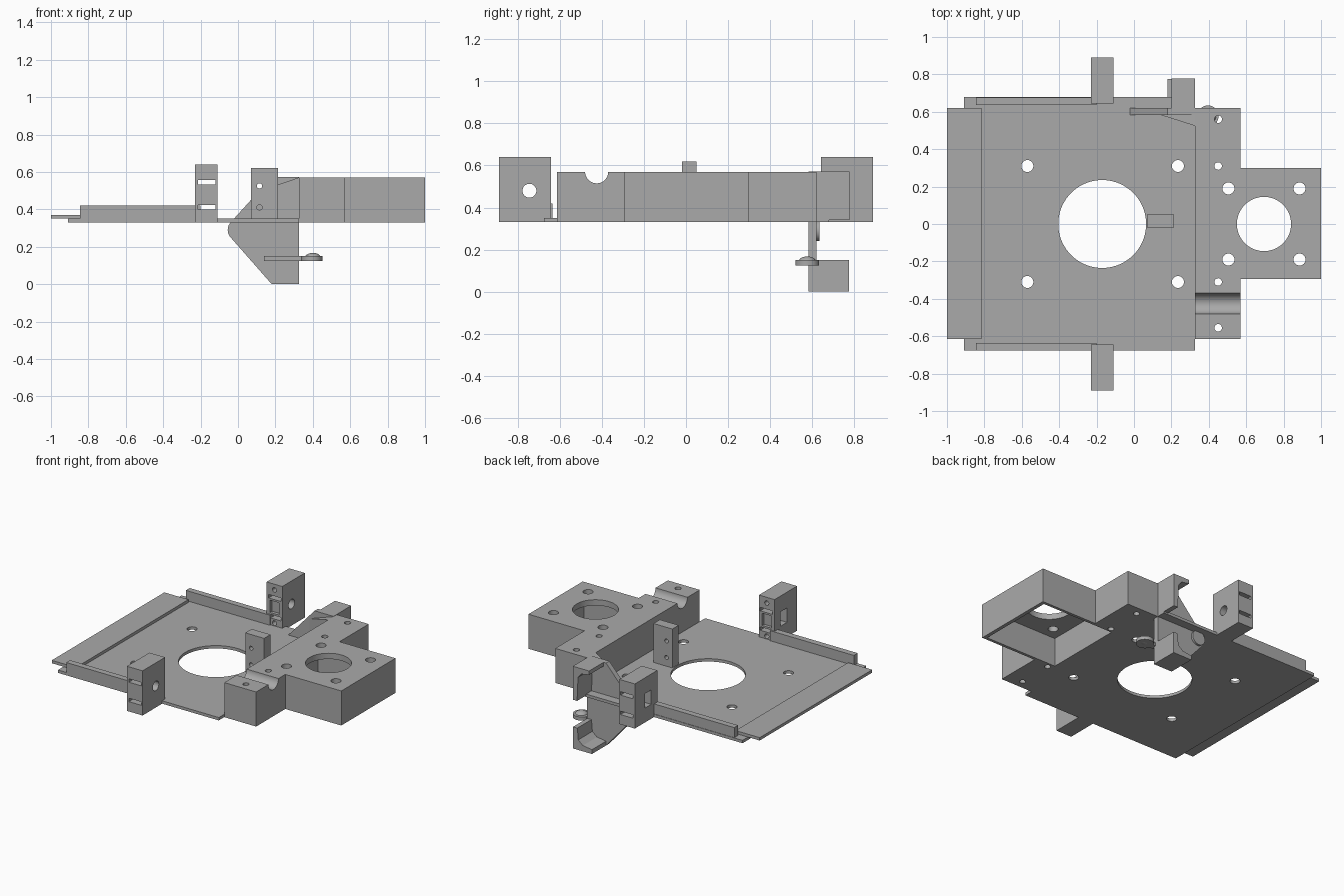
import bpy, bmesh, math
from mathutils import Matrix, Vector

default = bpy.data.objects.get("Cube")
if default:
    bpy.data.objects.remove(default)

grey = bpy.data.materials.new("plain_grey")
grey.use_nodes = True
grey.diffuse_color = (0.4, 0.4, 0.4, 1)
grey.node_tree.nodes["Principled BSDF"].inputs["Base Color"].default_value = (0.4, 0.4, 0.4, 1)


def box(bm, x, y, z):
    """Box from (min, max) pairs."""
    size = Matrix.Diagonal((x[1] - x[0], y[1] - y[0], z[1] - z[0], 1))
    centre = Matrix.Translation((sum(x) / 2, sum(y) / 2, sum(z) / 2))
    bmesh.ops.create_cube(bm, size=1, matrix=centre @ size)


def rod(bm, centre, radius, length, axis="Z", sides=40):
    turn = {"X": Matrix.Rotation(math.pi / 2, 4, "Y"),
            "Y": Matrix.Rotation(math.pi / 2, 4, "X"),
            "Z": Matrix.Identity(4)}[axis]
    bmesh.ops.create_cone(bm, cap_ends=True, segments=sides, radius1=radius,
                          radius2=radius, depth=length,
                          matrix=Matrix.Translation(centre) @ turn)


def prism(bm, profile, y0, y1):
    """Extrude an xz profile along y."""
    face = bm.faces.new([bm.verts.new((x, y0, z)) for x, z in profile])
    out = bmesh.ops.extrude_face_region(bm, geom=[face])
    moved = [v for v in out["geom"] if isinstance(v, bmesh.types.BMVert)]
    bmesh.ops.translate(bm, verts=moved, vec=(0, y1 - y0, 0))


def finish(name, bm):
    bmesh.ops.recalc_face_normals(bm, faces=bm.faces[:])
    mesh = bpy.data.meshes.new(name)
    bm.to_mesh(mesh)
    bm.free()
    mesh.materials.append(grey)
    ob = bpy.data.objects.new(name, mesh)
    bpy.context.collection.objects.link(ob)
    return ob


def part(name, build, *cuts):
    """Build a part, subtract each cutter, and smooth its round faces."""
    bm = bmesh.new()
    build(bm)
    ob = finish(name, bm)
    for cut in cuts:
        cb = bmesh.new()
        cut(cb)
        cutter = finish("cutter", cb)
        cutter.hide_render = True
        mod = ob.modifiers.new("cut", "BOOLEAN")
        mod.operation, mod.solver, mod.object = "DIFFERENCE", "EXACT", cutter
        bpy.context.view_layer.update()
        result = bpy.data.meshes.new_from_object(
            ob.evaluated_get(bpy.context.evaluated_depsgraph_get()))
        ob.modifiers.clear()
        ob.data = result
        bpy.data.objects.remove(cutter)
    bpy.ops.object.select_all(action="DESELECT")
    ob.select_set(True)
    bpy.context.view_layer.objects.active = ob
    bpy.ops.object.shade_smooth_by_angle(angle=math.radians(30))
    return ob


# Base plate with a large opening and four screw holes
def plate_holes(bm):
    rod(bm, (-0.17, 0, 0.34), 0.235, 0.2, sides=72)
    for x in (-0.57, 0.235):
        for y in (-0.31, 0.31):
            rod(bm, (x, y, 0.34), 0.032, 0.2)


part("base_plate", lambda bm: box(bm, (-0.91, 0.325), (-0.675, 0.68), (0.33, 0.35)), plate_holes)
part("end_strip", lambda bm: box(bm, (-1, -0.815), (-0.615, 0.62), (0.35, 0.37)))


# Motor housing: cross block and square box, hollow underneath
def housing(bm):
    prism(bm, [(0.325, 0.33), (0.57, 0.33), (0.57, 0.57), (0.325, 0.57)], -0.615, 0.62)


def motor_holes(bm):
    rod(bm, (0.695, 0, 0.55), 0.145, 0.2, sides=64)
    for x in (0.505, 0.885):
        for y in (-0.19, 0.19):
            rod(bm, (x, y, 0.55), 0.032, 0.2)


def cavity(bm):
    box(bm, (0.42, 0.975), (-0.275, 0.28), (0.2, 0.53))


def block_holes(bm):
    for y in (-0.555, -0.31, 0.31, 0.56):
        rod(bm, (0.45, y, 0.45), 0.02, 0.6)


def rod_groove(bm):
    rod(bm, (0.45, -0.425, 0.57), 0.055, 0.6, "X")


part("cross_block", housing, cavity, motor_holes, block_holes, rod_groove)
part("motor_box", lambda bm: box(bm, (0.57, 1), (-0.295, 0.3), (0.33, 0.57)),
     cavity, motor_holes)


# Side rails and rod clamp towers, mirrored front and back
for side, label in ((-1, "front"), (1, "back")):
    def span(a, b):
        return tuple(sorted((side * a, side * b)))

    def slots(bm):
        for z in (0.41, 0.545):
            box(bm, (-0.215, -0.12), span(0.6, 0.95), (z - 0.012, z + 0.012))

    def cross_bore(bm):
        rod(bm, (-0.1, side * 0.745, 0.48), 0.033, 0.2, "X")

    def nut_pocket(bm):
        box(bm, (-0.3, -0.18), span(0.71, 0.78), (0.43, 0.53))

    def inner_recess(bm):
        box(bm, (-0.205, -0.135), span(0.6, 0.665), (0.435, 0.52))
        for z in (0.37, 0.6):
            rod(bm, (-0.17, side * 0.645, z), 0.016, 0.08, "Y", 24)

    part(label + "_rail", lambda bm: box(bm, (-0.845, -0.2), span(0.635, 0.677), (0.35, 0.42)))
    part(label + "_clamp_tower",
         lambda bm: box(bm, (-0.23, -0.11), span(0.643, 0.89), (0.33, 0.64)),
         slots, cross_bore, nut_pocket, inner_recess)


# Sensor post with two cross holes
def post_holes(bm):
    for z in (0.41, 0.525):
        rod(bm, (0.115, 0.015, z), 0.014, 0.3, "Y", 24)


part("sensor_post", lambda bm: box(bm, (0.07, 0.215), (-0.02, 0.05), (0.35, 0.62)), post_holes)


# Hanging bracket wall with a rounded outer corner
def bracket_wall(bm):
    nose = [(0.005 + 0.06 * math.cos(a), 0.29 + 0.06 * math.sin(a))
            for a in (math.radians(140 + 8 * i) for i in range(11))]
    prism(bm, [(0.325, 0), (0.325, 0.572), (0.18, 0.572)] + nose + [(0.18, 0)], 0.583, 0.62)


def upper_arm(bm):
    prism(bm, [(0.2, 0.572), (0.2, 0.545), (0.26, 0.535), (0.285, 0.505),
               (0.292, 0.34), (0.325, 0.34), (0.325, 0.572)], 0.61, 0.778)


def lower_arm(bm):
    prism(bm, [(0.18, 0), (0.18, 0.03), (0.25, 0.04), (0.285, 0.07),
               (0.292, 0.15), (0.325, 0.15), (0.325, 0)], 0.583, 0.775)


def gusset(bm):
    points = [(0.12, 0.59, 0.35), (0.325, 0.525, 0.35), (0.325, 0.59, 0.35),
              (0.12, 0.59, 0.5), (0.325, 0.525, 0.57), (0.325, 0.59, 0.57)]
    bmesh.ops.convex_hull(bm, input=[bm.verts.new(Vector(p)) for p in points])


part("bracket_wall", bracket_wall)
part("bracket_upper_arm", upper_arm)
part("bracket_lower_arm", lower_arm)
part("bracket_gusset", gusset)
part("bracket_boss", lambda bm: rod(bm, (0.0, 0.625, 0.29), 0.05, 0.02, "Y"))


# Lever with a round end and a domed button
def button(bm):
    bmesh.ops.create_uvsphere(bm, u_segments=32, v_segments=16, radius=1,
                              matrix=Matrix.Translation((0.4, 0.577, 0.145))
                              @ Matrix.Diagonal((0.04, 0.04, 0.022, 1)))


part("lever_bar", lambda bm: box(bm, (0.14, 0.4), (0.56, 0.6), (0.125, 0.15)))
part("lever_end", lambda bm: rod(bm, (0.395, 0.577, 0.1375), 0.057, 0.025))
part("lever_button", button)
